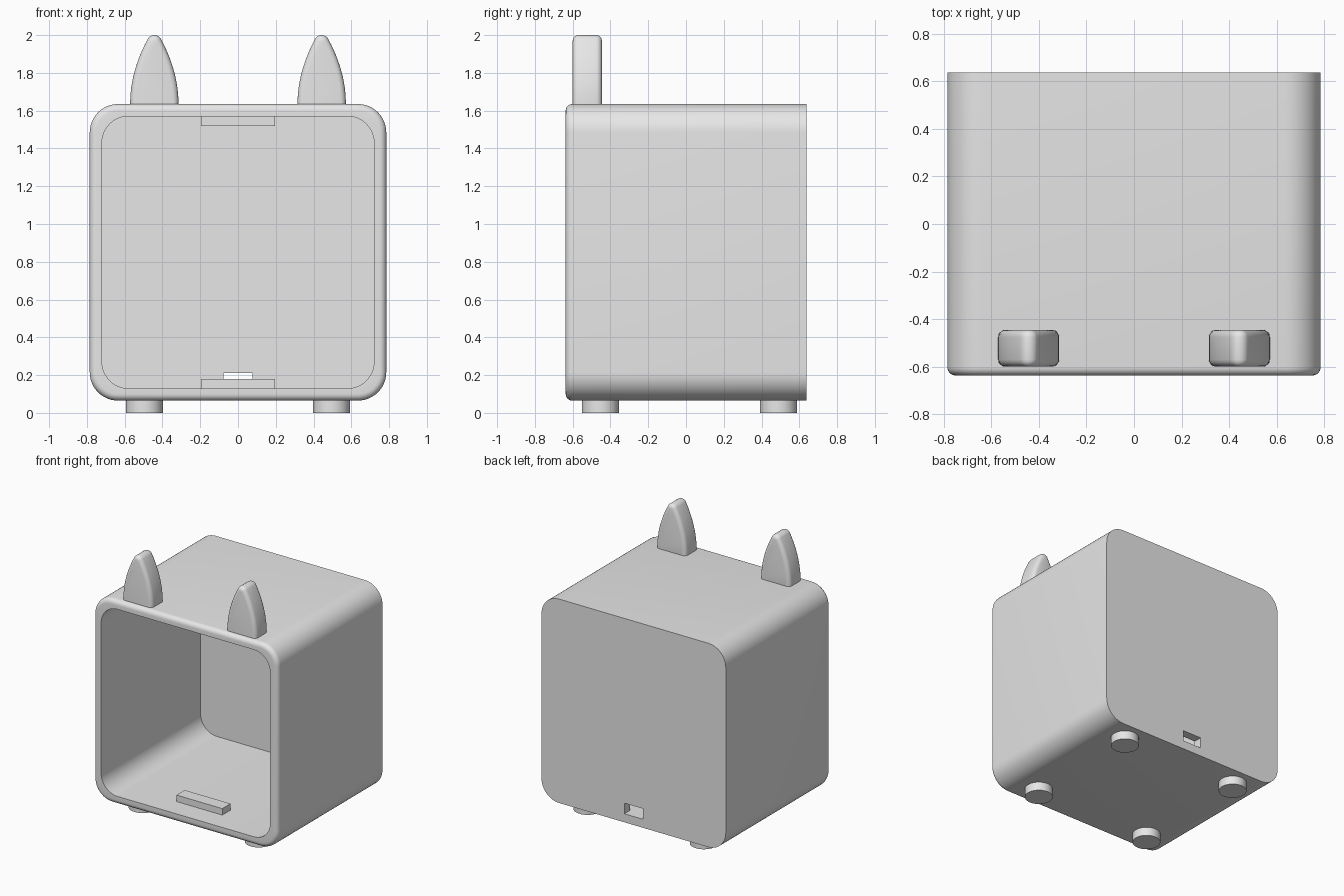
import bpy, bmesh, math
from mathutils import Matrix, Vector

cube = bpy.data.objects.get("Cube")
if cube:
    bpy.data.objects.remove(cube, do_unlink=True)

# One plain grey for every part
grey = bpy.data.materials.new("plain grey")
grey.use_nodes = True
grey.diffuse_color = (0.8, 0.8, 0.8, 1)
grey.node_tree.nodes["Principled BSDF"].inputs["Base Color"].default_value = (0.8, 0.8, 0.8, 1)

HALF, DEPTH, MID = 0.785, 0.637, 0.85    # body half width, half depth, centre height
WALL, CORNER, INNER_CORNER, FILLET = 0.065, 0.15, 0.14, 0.035
TOP = MID + HALF


def make(name, bm):
    bmesh.ops.recalc_face_normals(bm, faces=bm.faces)
    mesh = bpy.data.meshes.new(name)
    bm.to_mesh(mesh)
    bm.free()
    mesh.materials.append(grey)
    obj = bpy.data.objects.new(name, mesh)
    bpy.context.collection.objects.link(obj)
    return obj


def select(obj):
    bpy.ops.object.select_all(action='DESELECT')
    obj.select_set(True)
    bpy.context.view_layer.objects.active = obj


def smooth(obj):
    select(obj)
    bpy.ops.object.shade_smooth_by_angle(angle=math.radians(35))


def box(name, lo, hi):
    bm = bmesh.new()
    bmesh.ops.create_cube(bm, size=1)
    lo, hi = Vector(lo), Vector(hi)
    size = hi - lo
    bm.transform(Matrix.Translation((lo + hi) / 2) @ Matrix.Diagonal((*size, 1)))
    return make(name, bm)


def rounded_ring(bm, half, radius, y, steps=12):
    """Rounded square of vertices in the plane at depth y."""
    ring = []
    for quarter in range(4):
        middle = math.pi / 2 * (quarter + 0.5)
        cx = math.copysign(half - radius, math.cos(middle))
        cz = math.copysign(half - radius, math.sin(middle))
        for i in range(steps + 1):
            a = math.pi / 2 * (quarter + i / steps)
            ring.append(bm.verts.new((cx + radius * math.cos(a), y, MID + cz + radius * math.sin(a))))
    return ring


# Hollow body: back face, outer wall, rounded front edge, rim, cavity
bm = bmesh.new()
rings = [rounded_ring(bm, HALF, CORNER, DEPTH)]
for i in range(7):
    a = math.pi / 2 * i / 6
    inset = FILLET * (1 - math.cos(a))
    rings.append(rounded_ring(bm, HALF - inset, CORNER - inset, FILLET * (1 - math.sin(a)) - DEPTH))
for y in (-DEPTH, DEPTH - WALL):
    rings.append(rounded_ring(bm, HALF - WALL, INNER_CORNER, y))
for r, s in zip(rings, rings[1:]):
    for i in range(len(r)):
        j = (i + 1) % len(r)
        bm.faces.new((r[i], r[j], s[j], s[i]))
bm.faces.new(rings[0])
bm.faces.new(rings[-1])
body = make("body_shell", bm)

# Cable slot through the back wall
cutter = box("slot_cutter", (-0.078, DEPTH - 2 * WALL, 0.1305), (0.078, DEPTH + WALL, 0.212))
cutter.hide_render = True
cut = body.modifiers.new("slot", 'BOOLEAN')
cut.object = cutter
cut.solver = 'EXACT'
select(body)
bpy.ops.object.modifier_apply(modifier=cut.name)
bpy.data.objects.remove(cutter, do_unlink=True)
smooth(body)

# Stop bars inside the opening
FLOOR, CEILING = MID - HALF + WALL, TOP - WALL
for name, z0, z1 in (("lower_bar", FLOOR - 0.01, FLOOR + 0.05), ("upper_bar", CEILING - 0.05, CEILING + 0.01)):
    box(name, (-0.195, -0.47, z0), (0.195, -0.37, z1))

# Ears: curved sides meeting a round tip, extruded in depth with softened edges
side = [(0.128, -0.035)]
for i in range(13):
    t = 0.344 * i / 12
    side.append((0.128 - 0.784 * t * t, t))
for i in range(1, 6):
    a = math.radians(28.3 + (90 - 28.3) * i / 6)
    side.append((0.04 * math.cos(a), 0.325 + 0.04 * math.sin(a)))
outline = side + [(0, 0.365)] + [(-x, z) for x, z in reversed(side)]
for name, x0 in (("left_ear", 0.443), ("right_ear", -0.443)):
    bm = bmesh.new()
    face = bm.faces.new([bm.verts.new((x0 + x, -0.6, TOP + z)) for x, z in outline])
    extruded = bmesh.ops.extrude_face_region(bm, geom=[face], use_keep_orig=True)["geom"]
    moved = [v for v in extruded if isinstance(v, bmesh.types.BMVert)]
    bmesh.ops.translate(bm, verts=moved, vec=(0, 0.155, 0))
    ear = make(name, bm)
    bevel = ear.modifiers.new("soft edges", 'BEVEL')
    bevel.width = 0.03
    bevel.segments = 4
    bevel.limit_method = 'ANGLE'
    bevel.angle_limit = math.radians(60)
    select(ear)
    bpy.ops.object.modifier_apply(modifier=bevel.name)
    smooth(ear)

# Four round feet
for end, y in (("front", -0.453), ("back", 0.49)):
    for hand, x in (("left", 0.495), ("right", -0.495)):
        bm = bmesh.new()
        bmesh.ops.create_cone(bm, cap_ends=True, segments=40, radius1=0.098, radius2=0.098, depth=0.075)
        bm.transform(Matrix.Translation((x, y, 0.0375)))
        smooth(make(f"{end}_{hand}_foot", bm))
